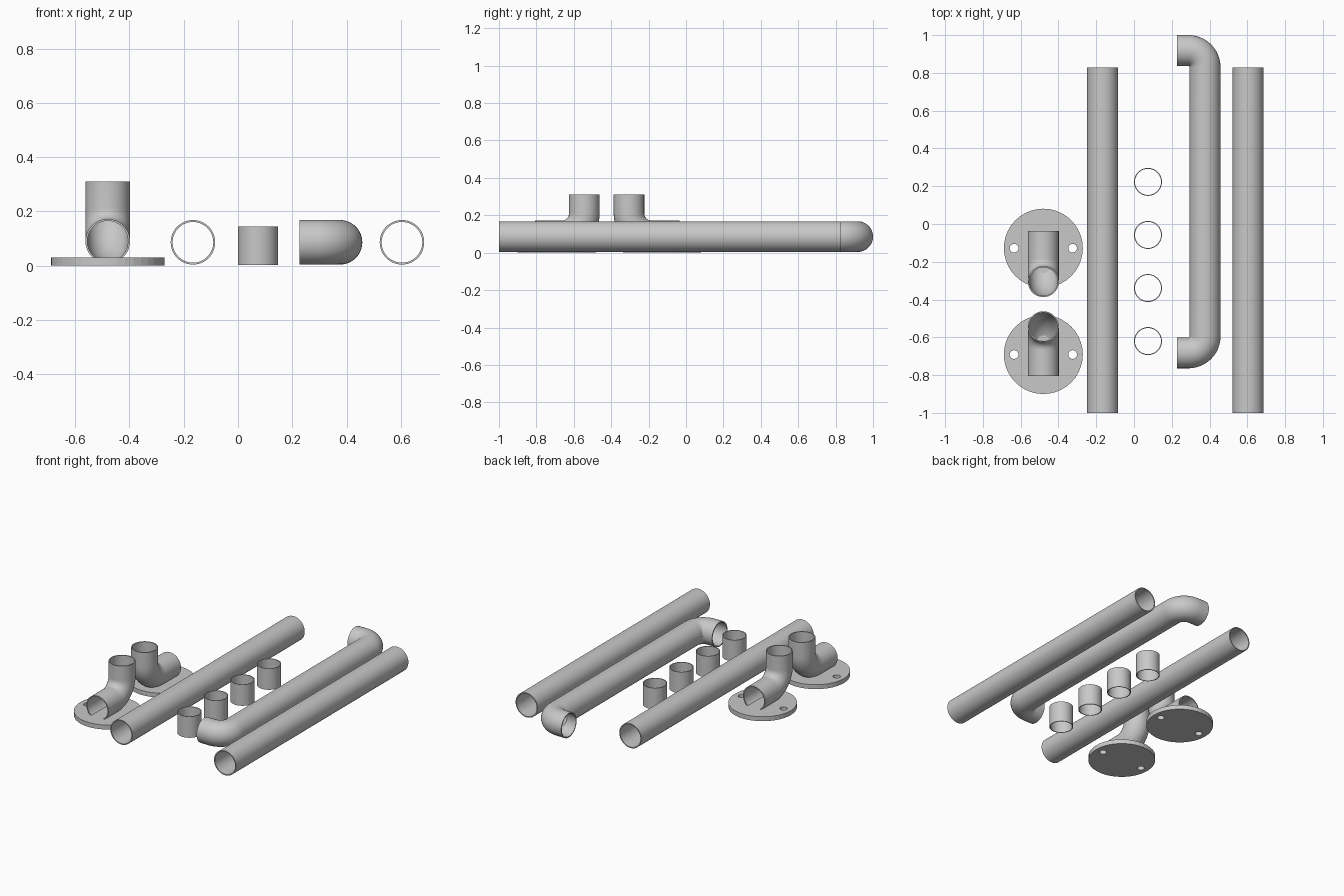
import bpy, bmesh, math
from mathutils import Vector

cube = bpy.data.objects.get("Cube")
if cube:
    bpy.data.objects.remove(cube, do_unlink=True)

SIDES = 48
R = 0.082        # pipe radius
WALL = 0.007

steel = bpy.data.materials.new("grey_steel")
steel.use_nodes = True
colour = (0.58, 0.58, 0.58, 1)
steel.diffuse_color = colour
bsdf = next(n for n in steel.node_tree.nodes if n.type == 'BSDF_PRINCIPLED')
bsdf.inputs["Base Color"].default_value = colour


def finish(bm, name, smooth=True):
    bmesh.ops.recalc_face_normals(bm, faces=bm.faces)
    mesh = bpy.data.meshes.new(name)
    bm.to_mesh(mesh)
    bm.free()
    mesh.materials.append(steel)
    obj = bpy.data.objects.new(name, mesh)
    bpy.context.collection.objects.link(obj)
    if smooth:
        bpy.ops.object.select_all(action='DESELECT')
        obj.select_set(True)
        bpy.context.view_layer.objects.active = obj
        bpy.ops.object.shade_smooth_by_angle(angle=math.radians(35))
    return obj


def bend(corner, d_in, d_out, radius, steps=12):
    """Points of a quarter turn around a corner of the centre line."""
    centre = corner - d_in * radius + d_out * radius
    return [centre + radius * (d_in * math.sin(a) - d_out * math.cos(a))
            for a in (math.pi / 2 * i / steps for i in range(steps + 1))]


def tube(name, path, normal, radius=R, wall=WALL):
    """Hollow pipe swept along a path lying in the plane of the normal."""
    bm = bmesh.new()

    def rings(r):
        result = []
        for i, p in enumerate(path):
            before, after = path[max(i - 1, 0)], path[min(i + 1, len(path) - 1)]
            t = (p - before).normalized() + (after - p).normalized()
            side = t.normalized().cross(normal)
            result.append([bm.verts.new(p + r * (side * math.cos(a) + normal * math.sin(a)))
                           for a in (math.tau * k / SIDES for k in range(SIDES))])
        return result

    loops = rings(radius) + rings(radius - wall)[::-1]
    for i, ring in enumerate(loops):
        following = loops[(i + 1) % len(loops)]
        for k in range(SIDES):
            n = (k + 1) % SIDES
            bm.faces.new((ring[k], ring[n], following[n], following[k]))
    return finish(bm, name)


X, Y, Z = Vector((1, 0, 0)), Vector((0, 1, 0)), Vector((0, 0, 1))

# Straight pipes
for name, x in (("straight_pipe_right", -0.166), ("straight_pipe_left", 0.604)):
    tube(name, [Vector((x, -1, 0.086)), Vector((x, 0.828, 0.086))], Z)

# Handrail with a return bend at each end
x_rail, x_end, low, high = 0.376, 0.227, -0.682, 0.918
rail = [Vector((x_end, low, 0.086))]
rail += bend(Vector((x_rail, low, 0.086)), X, Y, 0.087)
rail += bend(Vector((x_rail, high, 0.086)), Y, -X, 0.087)
rail.append(Vector((x_end, high, 0.086)))
tube("handrail", rail, Z)

# Short connector sleeves
for i in range(4):
    y = 0.223 - 0.281 * i
    tube(f"sleeve_{i + 1}", [Vector((0.074, y, 0.003)), Vector((0.074, y, 0.145))],
         X, 0.074, 0.005)


# Wall flanges: round plate with two screw holes
def flange(name, x, y):
    bm = bmesh.new()
    for dx, r, count in ((0, 0.209, 40), (-0.155, 0.023, 24), (0.155, 0.023, 24)):
        verts = [bm.verts.new((dx + r * math.cos(a), r * math.sin(a), 0))
                 for a in (math.tau * k / count for k in range(count))]
        for k in range(count):
            bm.edges.new((verts[k], verts[(k + 1) % count]))
    bmesh.ops.triangle_fill(bm, use_beauty=True, edges=bm.edges[:])
    obj = finish(bm, name, smooth=False)
    obj.location = (x, y, 0.015)
    solid = obj.modifiers.new("thickness", 'SOLIDIFY')
    solid.thickness = 0.03
    solid.offset = 0


# Elbows lying on the flanges and turning upward
x_f = -0.48
for label, y_plate, y_start, y_up in (("front", -0.691, -0.806, -0.544),
                                      ("back", -0.128, -0.036, -0.305)):
    flange(f"{label}_flange", x_f, y_plate)
    heading = Y if y_up > y_start else -Y
    path = [Vector((x_f, y_start, 0.09))]
    path += bend(Vector((x_f, y_up, 0.09)), heading, Z, 0.12)
    path.append(Vector((x_f, y_up, 0.31)))
    tube(f"{label}_elbow", path, X)
